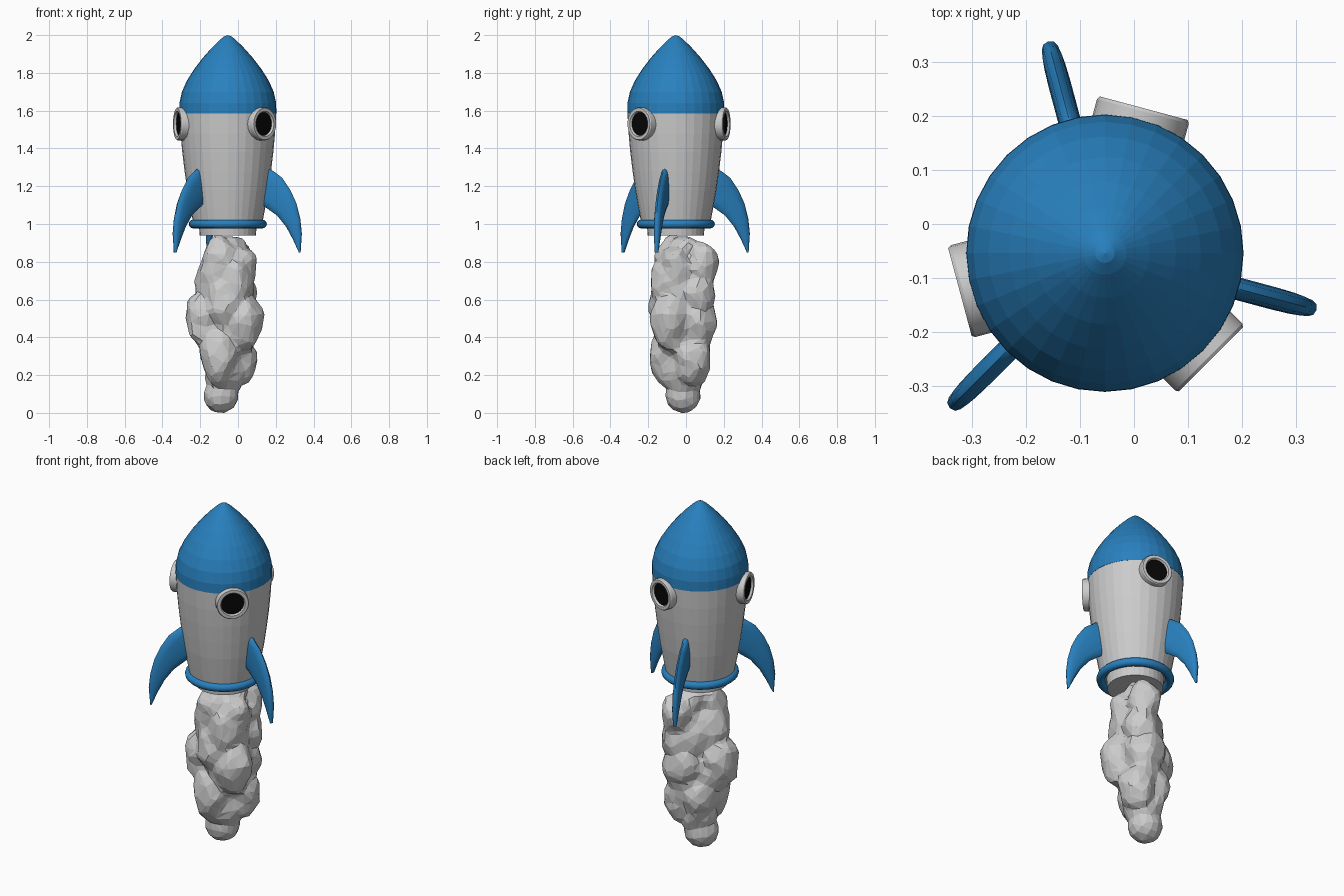
import bpy, bmesh, math
from mathutils import Matrix, Vector, noise

if "Cube" in bpy.data.objects:
    bpy.data.objects.remove(bpy.data.objects["Cube"])

AXIS = Vector((-0.054, -0.054, 0))


def material(name, color):
    m = bpy.data.materials.new(name)
    m.diffuse_color = color
    m.use_nodes = True
    m.node_tree.nodes["Principled BSDF"].inputs["Base Color"].default_value = m.diffuse_color
    return m


BLUE = material("blue_paint", (0.021, 0.216, 0.515, 1))
BLACK = material("black_glass", (0.002, 0.002, 0.002, 1))


def make_object(name, bm, mat=None, smooth=None, matrix=None):
    bmesh.ops.recalc_face_normals(bm, faces=bm.faces)
    mesh = bpy.data.meshes.new(name)
    bm.to_mesh(mesh)
    bm.free()
    obj = bpy.data.objects.new(name, mesh)
    bpy.context.collection.objects.link(obj)
    obj.matrix_world = matrix or Matrix.Translation(AXIS)
    if mat:
        mesh.materials.append(mat)
    if smooth:
        bpy.ops.object.select_all(action='DESELECT')
        obj.select_set(True)
        bpy.context.view_layer.objects.active = obj
        bpy.ops.object.shade_smooth_by_angle(angle=math.radians(smooth))
    return obj


def lathe(name, profile, sides=32, closed=False, **kw):
    """Revolve (radius, z) points around z."""
    bm = bmesh.new()
    verts = [bm.verts.new((r, 0, z)) for r, z in profile]
    pairs = list(zip(verts, verts[1:])) + ([(verts[-1], verts[0])] if closed else [])
    edges = [bm.edges.new(p) for p in pairs]
    bmesh.ops.spin(bm, geom=verts + edges, axis=(0, 0, 1), cent=(0, 0, 0),
                   angle=math.tau, steps=sides, use_merge=True)
    bmesh.ops.remove_doubles(bm, verts=bm.verts, dist=1e-5)
    return make_object(name, bm, **kw)


# Hull, nose cone and nozzle
lathe("body", [(0, 1.0), (0.182, 1.0), (0.199, 1.09), (0.215, 1.18), (0.229, 1.28),
               (0.241, 1.38), (0.250, 1.48), (0.256, 1.585), (0, 1.585)])
lathe("nose_cone", [(0, 1.585), (0.257, 1.585), (0.256, 1.64), (0.243, 1.70),
                    (0.216, 1.76), (0.178, 1.82), (0.132, 1.88), (0.083, 1.935),
                    (0.040, 1.977), (0.018, 1.994), (0, 2.0)], mat=BLUE)
lathe("nozzle", [(0, 0.94), (0.149, 0.94), (0.154, 1.01), (0, 1.01)])

# Rounded collar around the base
ring = [(0.184 + 0.023 * math.cos(a), 1.0 + 0.023 * math.sin(a))
        for a in [i * math.tau / 12 for i in range(12)]]
lathe("base_collar", ring, closed=True, mat=BLUE, smooth=40)

# Fins: sections between the leading and trailing curves, with rounded edges
LEAD = [(0.14, 1.31), (0.235, 1.29), (0.298, 1.245), (0.343, 1.18),
        (0.376, 1.11), (0.397, 1.03), (0.406, 0.95), (0.398, 0.848)]
TRAIL = [(0.14, 1.28), (0.15, 1.20), (0.15, 1.12), (0.205, 1.09),
         (0.270, 1.045), (0.320, 0.985), (0.356, 0.92), (0.390, 0.85)]
THICK = [0.014, 0.020, 0.021, 0.021, 0.021, 0.020, 0.017, 0.010]


def fin(name, angle):
    bm = bmesh.new()
    loops = []
    for (r0, z0), (r1, z1), t in zip(LEAD, TRAIL, THICK):
        loop = []
        for i in range(12):
            a = i * math.tau / 12
            s = 0.5 - 0.5 * math.cos(a)
            y = math.copysign(t * abs(math.sin(a)) ** 0.7, math.sin(a))
            loop.append(bm.verts.new((r0 + (r1 - r0) * s, y, z0 + (z1 - z0) * s)))
        loops.append(loop)
    for a, b in zip(loops, loops[1:]):
        for i in range(12):
            j = (i + 1) % 12
            bm.faces.new((a[i], a[j], b[j], b[i]))
    bm.faces.new(loops[0])
    bm.faces.new(loops[-1])
    rot = Matrix.Translation(AXIS) @ Matrix.Rotation(math.radians(angle), 4, 'Z')
    make_object(name, bm, mat=BLUE, smooth=50, matrix=rot)


# Three fins alternate with three portholes
for n in range(3):
    fin(f"fin_{n + 1}", 105 + 120 * n)
    place = (Matrix.Translation(AXIS + Vector((0, 0, 1.53)))
             @ Matrix.Rotation(math.radians(75 + 120 * n), 4, 'Z')
             @ Matrix.Rotation(math.pi / 2, 4, 'Y'))
    lathe(f"porthole_frame_{n + 1}",
          [(0.088, 0.19), (0.088, 0.272), (0.084, 0.278), (0.067, 0.278),
           (0.062, 0.270), (0.062, 0.19)],
          sides=24, closed=True, smooth=30, matrix=place)
    lathe(f"porthole_glass_{n + 1}", [(0, 0.2), (0.064, 0.2), (0.064, 0.266), (0, 0.268)],
          sides=24, mat=BLACK, matrix=place)

# Exhaust smoke: tall lumpy puffs (x, y, z, radius) fused and cut to rough facets
PUFFS = [(-0.09, -0.015, 0.092, 0.094), (-0.10, -0.10, 0.31, 0.10),
         (0.0, 0.03, 0.28, 0.10), (-0.10, 0.02, 0.31, 0.10), (-0.07, -0.01, 0.22, 0.105),
         (-0.17, -0.05, 0.50, 0.11), (0.03, -0.09, 0.48, 0.105),
         (-0.02, 0.05, 0.48, 0.113), (-0.08, -0.10, 0.58, 0.10),
         (-0.12, -0.06, 0.69, 0.105), (-0.02, -0.09, 0.69, 0.10),
         (0.0, 0.06, 0.63, 0.095), (-0.10, -0.08, 0.80, 0.095),
         (0.0, 0.085, 0.79, 0.085), (0.015, -0.05, 0.77, 0.085), (-0.04, -0.01, 0.855, 0.088),
         (-0.06, -0.03, 0.42, 0.13), (-0.05, -0.02, 0.66, 0.13)]
bm = bmesh.new()
for x, y, z, r in PUFFS:
    stretch = 1.0 if z < 0.15 or z > 0.85 else 1.45
    puff = Matrix.Translation((x, y, z)) @ Matrix.Diagonal((1, 1, stretch, 1))
    made = bmesh.ops.create_icosphere(bm, subdivisions=3, radius=r, matrix=puff)
    for v in made["verts"]:
        if 0.12 < v.co.z:
            v.co += (v.co - Vector((x, y, z))) * 0.22 * noise.noise(v.co * 14)
        v.co.z = max(0.0, min(v.co.z, 0.945))
smoke = make_object("exhaust_smoke", bm, matrix=Matrix.Identity(4))
fuse = smoke.modifiers.new("fuse", 'REMESH')
fuse.mode = 'VOXEL'
fuse.voxel_size = 0.018
facets = smoke.modifiers.new("facets", 'DECIMATE')
facets.ratio = 0.12
